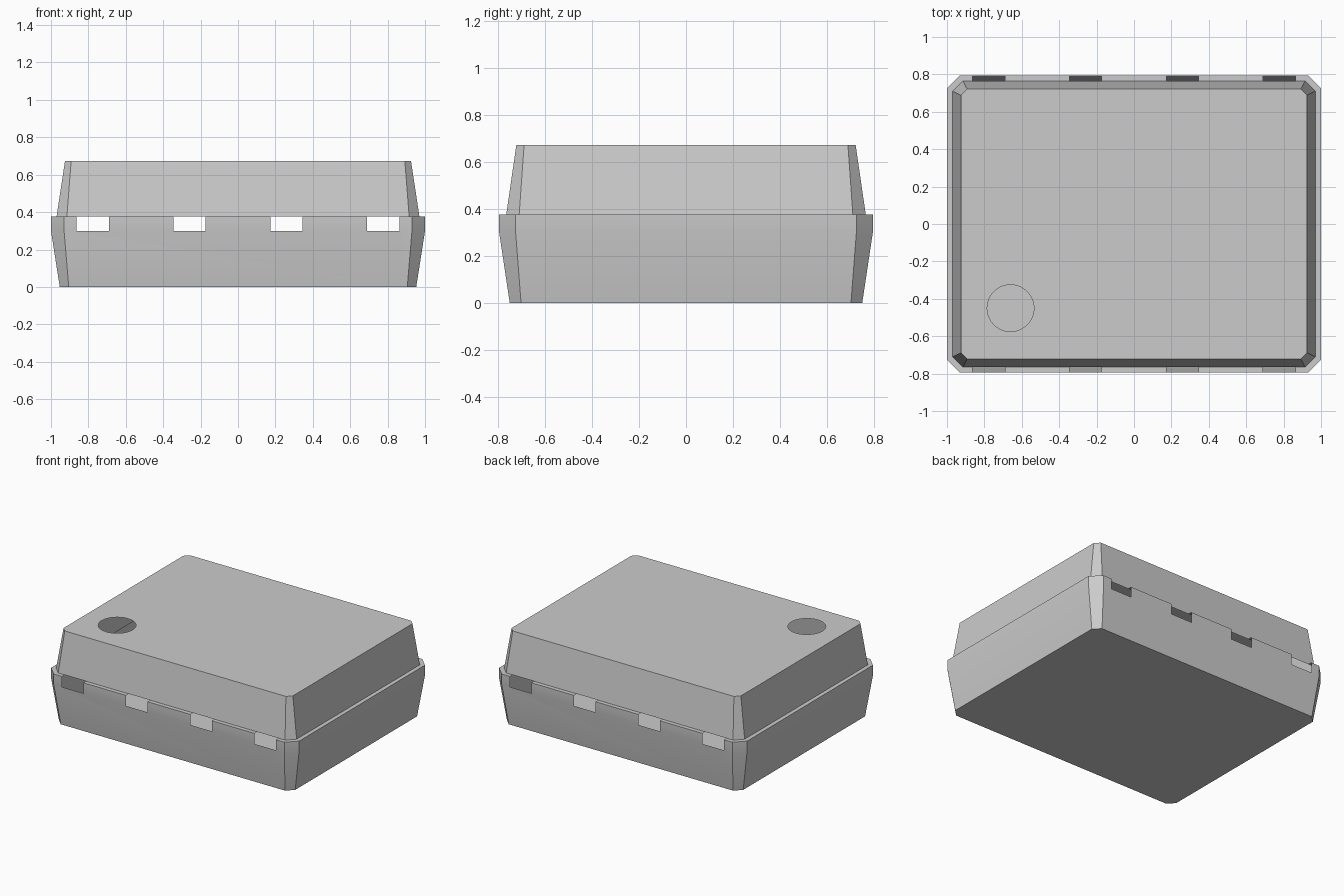
import bpy, bmesh, math
from mathutils import Vector

cube = bpy.data.objects.get("Cube")
if cube:
    bpy.data.objects.remove(cube, do_unlink=True)

grey = bpy.data.materials.new("light_grey")
grey.use_nodes = True
COLOR = (0.6, 0.6, 0.6, 1)
grey.diffuse_color = COLOR
grey.node_tree.nodes["Principled BSDF"].inputs["Base Color"].default_value = COLOR


def ring(bm, hx, hy, c, z):
    """Rectangle with cut corners, counter-clockwise from above."""
    pts = [(hx, -hy + c), (hx, hy - c), (hx - c, hy), (-hx + c, hy),
           (-hx, hy - c), (-hx, -hy + c), (-hx + c, -hy), (hx - c, -hy)]
    return [bm.verts.new((x, y, z)) for x, y in pts]


def loft(bm, rings):
    for a, b in zip(rings, rings[1:]):
        for i in range(len(a)):
            j = (i + 1) % len(a)
            bm.faces.new((a[i], a[j], b[j], b[i]))


def finish(bm, name):
    mesh = bpy.data.meshes.new(name)
    bm.to_mesh(mesh)
    bm.free()
    mesh.materials.append(grey)
    obj = bpy.data.objects.new(name, mesh)
    bpy.context.collection.objects.link(obj)
    bpy.ops.object.select_all(action='DESELECT')
    obj.select_set(True)
    bpy.context.view_layer.objects.active = obj
    bpy.ops.object.shade_smooth_by_angle(angle=math.radians(30))


RIM_Z, NOTCH_Z, TOP_Z = 0.377, 0.30, 0.673

# Base tray: open shell with tapered walls and an inward rim
bm = bmesh.new()
rings = [ring(bm, 0.953, 0.75, 0.048, 0),
         ring(bm, 1.0, 0.795, 0.07, NOTCH_Z),
         ring(bm, 1.0, 0.795, 0.07, RIM_Z),
         ring(bm, 0.97, 0.765, 0.055, RIM_Z)]
loft(bm, rings)
bm.faces.new(rings[0][::-1])

# Notches through the long walls and rim
notches = [(s * m - 0.086, s * m + 0.086) for m in (0.259, 0.777) for s in (-1, 1)]


def long_upper_faces():
    return [f for f in bm.faces if f.calc_center_median().z > NOTCH_Z
            and abs(f.calc_center_median().y) > 0.77]


for x in [edge for notch in notches for edge in notch]:
    faces = long_upper_faces()
    edges = list({e for f in faces for e in f.edges})
    verts = list({v for f in faces for v in f.verts})
    bmesh.ops.bisect_plane(bm, geom=faces + edges + verts,
                           plane_co=(x, 0, 0), plane_no=(1, 0, 0))
gone = [f for f in long_upper_faces()
        if any(lo < f.calc_center_median().x < hi for lo, hi in notches)]
bmesh.ops.delete(bm, geom=gone, context='FACES')
finish(bm, "base_tray")

# Lid: hollow tapered shell with a round hole in its top
bm = bmesh.new()
low = ring(bm, 0.97, 0.765, 0.055, RIM_Z)
top = ring(bm, 0.925, 0.722, 0.033, TOP_Z)
loft(bm, [low, top])
N = 48
hole = [bm.verts.new((-0.66 + 0.125 * math.cos(math.tau * i / N),
                      -0.45 + 0.125 * math.sin(math.tau * i / N), TOP_Z))
        for i in range(N)]
hole_edges = [bm.edges.new((hole[i], hole[(i + 1) % N])) for i in range(N)]
top_edges = [bm.edges.get((top[i], top[(i + 1) % 8])) for i in range(8)]
bmesh.ops.triangle_fill(bm, edges=top_edges + hole_edges,
                        use_beauty=True, normal=Vector((0, 0, 1)))
bm.normal_update()
for f in bm.faces:
    if f.normal.z < -0.9:
        f.normal_flip()
finish(bm, "lid")
